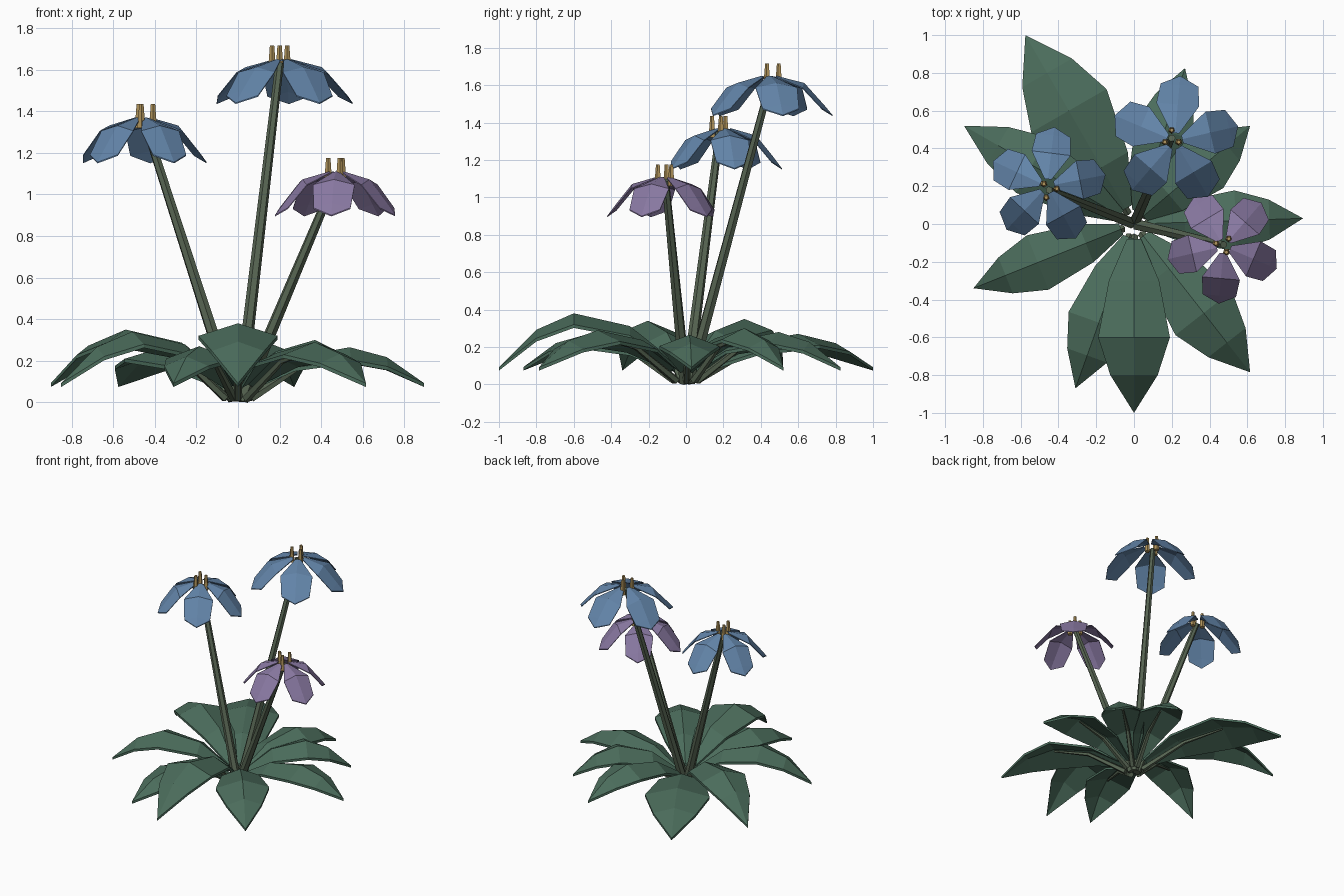
import bpy, bmesh
from math import radians, cos, sin, hypot, atan2
from mathutils import Vector, Matrix

if "Cube" in bpy.data.objects:
    bpy.data.objects.remove(bpy.data.objects["Cube"])


def material(name, rgb):
    m = bpy.data.materials.new(name)
    m.diffuse_color = (*rgb, 1)
    m.use_nodes = True
    m.node_tree.nodes["Principled BSDF"].inputs["Base Color"].default_value = m.diffuse_color
    return m


LEAF = material("leaf green", (0.07, 0.15, 0.105))
STEM = material("stem green", (0.095, 0.13, 0.085))
BLUE = material("petal blue", (0.125, 0.235, 0.40))
PURPLE = material("petal purple", (0.25, 0.19, 0.36))
GOLD = material("stamen gold", (0.46, 0.31, 0.11))


def make_object(name, bm, mat):
    bmesh.ops.recalc_face_normals(bm, faces=bm.faces)
    me = bpy.data.meshes.new(name)
    bm.to_mesh(me)
    bm.free()
    me.materials.append(mat)
    ob = bpy.data.objects.new(name, me)
    bpy.context.collection.objects.link(ob)
    return ob


def blade(name, rows, matrix, thick, mat):
    """Folded blade along +x; rows hold (x, half width, ridge z, edge z)."""
    bm = bmesh.new()
    solid = []
    for dz in (0, -thick):
        solid.append([[bm.verts.new((x, s * w, (zr if s == 0 else ze) + dz))
                       for s in (-1, 0, 1)] if w else
                      [bm.verts.new((x, 0, zr + dz))] * 3
                      for x, w, zr, ze in rows])

    def face(*vs):
        unique = list(dict.fromkeys(vs))
        if len(unique) > 2:
            bm.faces.new(unique)

    top, low = solid
    for i in range(len(rows) - 1):
        for layer in solid:
            for j in (0, 1):
                face(layer[i][j], layer[i + 1][j],
                     layer[i + 1][j + 1], layer[i][j + 1])
        for j in (0, 2):
            face(top[i][j], top[i + 1][j], low[i + 1][j], low[i][j])
    for j in (0, 1):
        face(top[0][j], top[0][j + 1], low[0][j + 1], low[0][j])
    bmesh.ops.transform(bm, matrix=matrix, verts=bm.verts)
    return make_object(name, bm, mat)


def rod(name, a, b, r1, r2, sides, mat):
    """Tapered rod from a to b."""
    a, b = Vector(a), Vector(b)
    d = b - a
    rot = d.to_track_quat('Z', 'Y').to_matrix().to_4x4()
    bm = bmesh.new()
    bmesh.ops.create_cone(bm, cap_ends=True, segments=sides, radius1=r1,
                          radius2=r2, depth=d.length,
                          matrix=Matrix.Translation((a + b) / 2) @ rot)
    return make_object(name, bm, mat)


# Leaf rosette: tip x, tip y, half width, arch height
leaves = [(-0.575, 1.0, 0.23, 0.27), (-0.90, 0.52, 0.17, 0.35),
          (-0.85, -0.34, 0.155, 0.34), (-0.31, -0.87, 0.17, 0.27),
          (0.0, -1.0, 0.19, 0.38), (0.615, -0.785, 0.19, 0.29),
          (0.895, 0.03, 0.16, 0.265), (0.615, 0.52, 0.16, 0.30),
          (0.27, 0.825, 0.16, 0.28)]
for n, (tx, ty, w, h) in enumerate(leaves, 1):
    L, a = hypot(tx, ty), atan2(ty, tx)
    rows = [(0.08 * L, 0.20 * w, 0.36 * h, 0.30 * h),
            (0.30 * L, 0.70 * w, 0.82 * h, 0.82 * h - 0.05),
            (0.60 * L, w, h, h - 0.06),
            (0.80 * L, 0.66 * w, 0.045 + 0.65 * h, 0.65 * h),
            (L, 0, 0.092, 0.092)]
    blade(f"leaf_{n}", rows, Matrix.Rotation(a, 4, 'Z'), 0.018, LEAF)
    # Leaf stalk running under the midrib
    p = [Vector((cos(a) * r, sin(a) * r, z)) for r, z in
         ((0.065, 0.02), (0.34 * L, 0.82 * h - 0.04), (0.60 * L, h - 0.035))]
    rod(f"leaf_stalk_{n}", p[0], p[1], 0.022, 0.015, 5, STEM)
    rod(f"leaf_rib_{n}", p[1], p[2], 0.015, 0.007, 5, STEM)

# Flowers: centre, petal offset, length, droop, petal angle, stamen angle, colour
flowers = [((-0.45, 0.18, 1.38), (-0.01, 0.02), 0.315, 0.225, 11, 10, BLUE),
           ((0.20, 0.455, 1.66), (0.015, -0.015), 0.345, 0.22, 13, 90, BLUE),
           ((0.475, -0.11, 1.12), (0, -0.008), 0.305, 0.22, -95, 50, PURPLE)]
for n, (c, off, R, drop, pa, sa, mat) in enumerate(flowers, 1):
    c = Vector(c)
    rod(f"flower_stem_{n}", (c.x * 0.04, c.y * 0.04, 0.01),
        c - Vector((0, 0, 0.03)), 0.032, 0.020, 6, STEM)
    # Five drooping petals
    rows = [(0.12 * R, 0.06 * R, -0.01, -0.015),
            (0.56 * R, 0.33 * R, -0.22 * drop, -0.22 * drop - 0.025),
            (0.86 * R, 0.29 * R, -0.74 * drop, -0.84 * drop),
            (R, 0, -drop, -drop)]
    for k in range(5):
        m = (Matrix.Translation(c + Vector((*off, 0)))
             @ Matrix.Rotation(radians(pa + 72 * k), 4, 'Z'))
        blade(f"petal_{n}_{k + 1}", rows, m, 0.006, mat)
    # Three stamens
    for k in range(3):
        t = radians(sa + 120 * k)
        p = c + Vector((cos(t), sin(t), 0)) * 0.042
        rod(f"stamen_{n}_{k + 1}", p - Vector((0, 0, 0.06)),
            p + Vector((0, 0, 0.055)), 0.020, 0.011, 5, GOLD)
